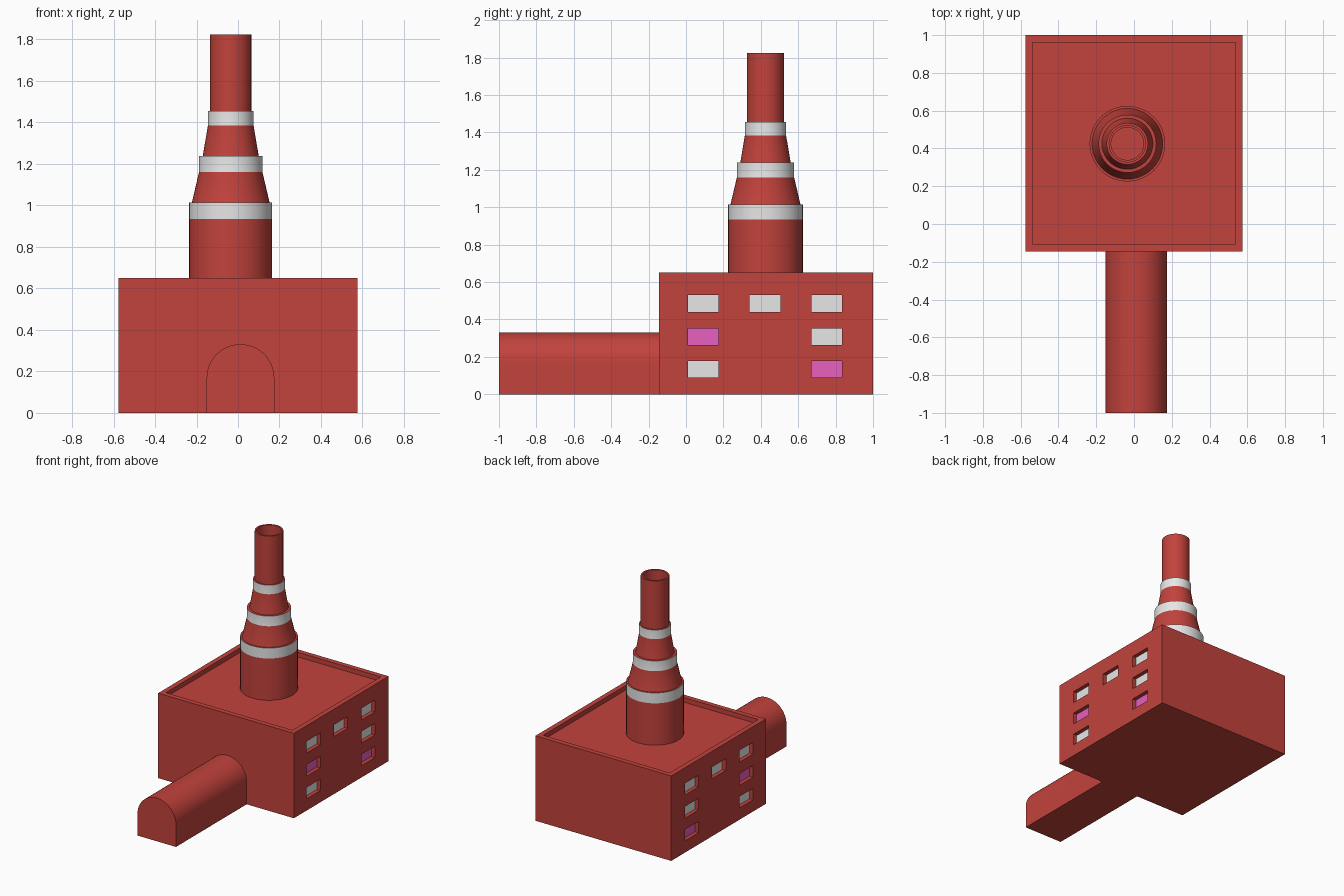
import bpy, bmesh, math
from mathutils import Vector

if "Cube" in bpy.data.objects:
    bpy.data.objects.remove(bpy.data.objects["Cube"])


def material(name, color):
    m = bpy.data.materials.new(name)
    m.diffuse_color = (*color, 1)
    m.use_nodes = True
    m.node_tree.nodes["Principled BSDF"].inputs["Base Color"].default_value = m.diffuse_color
    return m


RED = material("brick red", (0.54, 0.055, 0.045))
WHITE = material("pale grey", (0.8, 0.8, 0.8))
PINK = material("pink", (0.82, 0.12, 0.53))


def finish(bm, name, mats, smooth=False):
    bmesh.ops.recalc_face_normals(bm, faces=bm.faces[:])
    mesh = bpy.data.meshes.new(name)
    bm.to_mesh(mesh)
    bm.free()
    for m in mats:
        mesh.materials.append(m)
    ob = bpy.data.objects.new(name, mesh)
    bpy.context.collection.objects.link(ob)
    if smooth:
        bpy.ops.object.select_all(action='DESELECT')
        ob.select_set(True)
        bpy.context.view_layer.objects.active = ob
        bpy.ops.object.shade_smooth_by_angle(angle=math.radians(30))
    return ob


# Main building: box with a sunken roof behind a low parapet
HALF, Y0, Y1, H, ROOF = 0.575, -0.145, 1.0, 0.65, 0.615
bm = bmesh.new()
bmesh.ops.create_cube(bm, size=1)
for v in bm.verts:
    v.co = (v.co.x * 2 * HALF, (Y0 + Y1) / 2 + v.co.y * (Y1 - Y0), (v.co.z + 0.5) * H)
bm.normal_update()
roof = max(bm.faces, key=lambda f: f.calc_center_median().z)
bmesh.ops.inset_individual(bm, faces=[roof], thickness=0.055)
roof = bmesh.ops.extrude_discrete_faces(bm, faces=[roof])["faces"][0]
bmesh.ops.translate(bm, verts=roof.verts[:], vec=(0, 0, ROOF - H))

# Windows: slice the side walls, then push the window cells inward
COLS = [(0.01, 0.175), (0.34, 0.505), (0.67, 0.835)]
ROWS = [(0.09, 0.177), (0.263, 0.352), (0.44, 0.53)]
for axis, spans in ((Vector((0, 1, 0)), COLS), (Vector((0, 0, 1)), ROWS)):
    for value in sum(spans, ()):
        bmesh.ops.bisect_plane(bm, geom=bm.verts[:] + bm.edges[:] + bm.faces[:],
                               plane_co=axis * value, plane_no=axis)
bm.normal_update()
panes = []
for f in bm.faces[:]:
    c = f.calc_center_median()
    if abs(f.normal.x) < 0.9 or abs(c.x) < HALF - 0.01:
        continue
    for i, (ya, yb) in enumerate(COLS):
        for j, (za, zb) in enumerate(ROWS):
            if ya < c.y < yb and za < c.z < zb and (i != 1 or j == 2):
                panes.append((f, 2 if (i, j) in ((0, 1), (2, 0)) else 1))
for f, colour in panes:
    inward = f.normal * -0.03
    pane = bmesh.ops.extrude_discrete_faces(bm, faces=[f])["faces"][0]
    bmesh.ops.translate(bm, verts=pane.verts[:], vec=inward)
    pane.material_index = colour
finish(bm, "building", [RED, WHITE, PINK])

# Entrance tunnel: arched profile extruded forward from the front wall
CX, R, SPRING = 0.012, 0.163, 0.168
outline = [(CX + R, 0)]
outline += [(CX + R * math.cos(math.pi * k / 24), SPRING + R * math.sin(math.pi * k / 24))
            for k in range(25)]
outline += [(CX - R, 0)]
bm = bmesh.new()
face = bm.faces.new([bm.verts.new((x, -1, z)) for x, z in outline])
ext = bmesh.ops.extrude_face_region(bm, geom=[face], use_keep_orig=True)["geom"]
bmesh.ops.translate(bm, verts=[g for g in ext if isinstance(g, bmesh.types.BMVert)],
                    vec=(0, 1 + Y0, 0))
finish(bm, "tunnel", [RED], smooth=True)

# Chimney: stepped lathe profile (radius, height) with a hollow top
PROFILE = [(0.2, ROOF), (0.2, 0.935), (0.2, 1.015), (0.187, 1.015),
           (0.153, 1.16), (0.153, 1.238), (0.135, 1.238),
           (0.11, 1.385), (0.11, 1.455), (0.099, 1.455),
           (0.099, 1.825), (0.086, 1.825), (0.086, 1.45), (0, 1.45)]
BANDS = [(0.935, 1.015), (1.16, 1.238), (1.385, 1.455)]
bm = bmesh.new()
verts = [bm.verts.new((-0.035 + r, 0.425, z)) for r, z in PROFILE]
edges = [bm.edges.new(pair) for pair in zip(verts, verts[1:])]
bmesh.ops.spin(bm, geom=verts + edges, cent=(-0.035, 0.425, 0), axis=(0, 0, 1),
               angle=2 * math.pi, steps=48, use_merge=True)
bmesh.ops.remove_doubles(bm, verts=bm.verts[:], dist=1e-4)
# White warning bands, chosen by height on the outer wall
for f in bm.faces:
    c = f.calc_center_median()
    radius = math.hypot(c.x + 0.035, c.y - 0.425)
    if radius > 0.1 and any(a + 0.01 < c.z < b - 0.01 for a, b in BANDS):
        f.material_index = 1
finish(bm, "chimney", [RED, WHITE], smooth=True)
